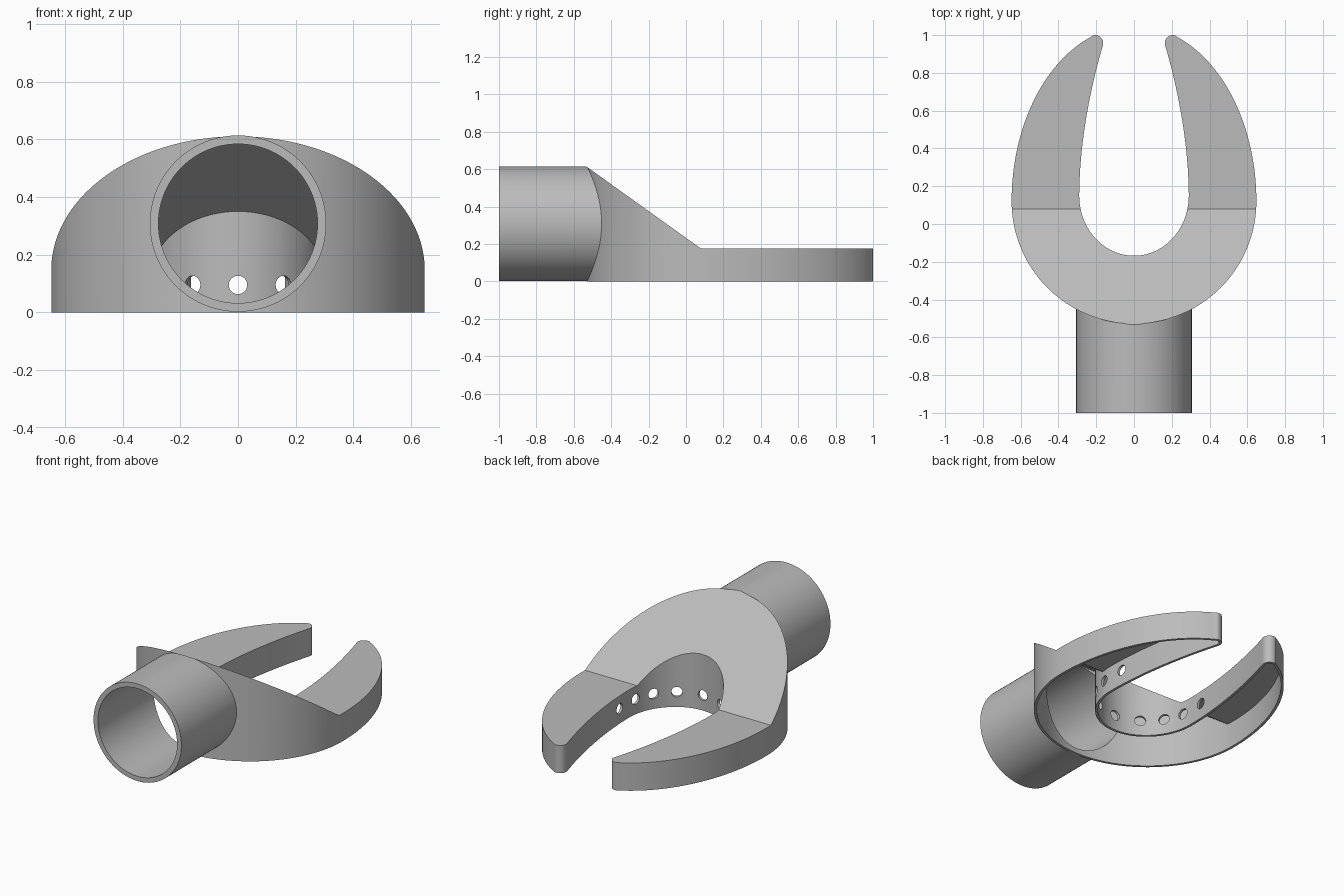
import bpy, bmesh
from math import cos, sin, radians, atan2
from mathutils import Vector, Matrix

cube = bpy.data.objects.get("Cube")
if cube:
    bpy.data.objects.remove(cube)

WALL, ROOF = 0.016, 0.014
PIPE_Z, PIPE_R, BORE_R = 0.308, 0.306, 0.276
NOTCH_A, NOTCH_B, NOTCH_Y = 0.29, 0.318, 0.15


def arc(cx, cy, rx, ry, start, end, steps):
    angles = [radians(start + (end - start) * i / steps) for i in range(steps + 1)]
    return [Vector((cx + rx * cos(a), cy + ry * sin(a))) for a in angles]


def horseshoe():
    """Closed plan outline, counter-clockwise."""
    half = arc(0, 0.12, 0.648, 0.648, -90, 0, 40)
    half += arc(0, 0.12, 0.648, 0.93, 0, 69.8, 36)[1:]
    half += arc(0.205, 0.958, 0.042, 0.042, 63, 196, 16)[1:]
    for i in range(1, 30):
        t = 1 - i / 30
        half.append(Vector((NOTCH_A - 0.125 * t ** 1.85, NOTCH_Y + 0.796 * t)))
    half += arc(0, NOTCH_Y, NOTCH_A, NOTCH_B, 0, -90, 36)
    return half + [Vector((-p.x, p.y)) for p in reversed(half[1:-1])]


def inset(points, dist):
    result = []
    for i, p in enumerate(points):
        d = (points[(i + 1) % len(points)] - points[i - 1]).normalized()
        result.append(p + dist * Vector((-d.y, d.x)))
    return result


def finish(name, bm):
    bmesh.ops.recalc_face_normals(bm, faces=bm.faces)
    mesh = bpy.data.meshes.new(name)
    bm.to_mesh(mesh)
    bm.free()
    obj = bpy.data.objects.new(name, mesh)
    bpy.context.collection.objects.link(obj)
    return obj


def prism(name, corners, travel):
    bm = bmesh.new()
    face = bm.faces.new([bm.verts.new(c) for c in corners])
    moved = bmesh.ops.extrude_face_region(bm, geom=[face])["geom"]
    bmesh.ops.translate(bm, vec=travel,
                        verts=[v for v in moved if isinstance(v, bmesh.types.BMVert)])
    return finish(name, bm)


def rod(name, start, end, radius, segments):
    start, end = Vector(start), Vector(end)
    axis = end - start
    turn = axis.to_track_quat('Z', 'Y').to_matrix().to_4x4()
    bm = bmesh.new()
    bmesh.ops.create_cone(bm, cap_ends=True, segments=segments, radius1=radius,
                          radius2=radius, depth=axis.length,
                          matrix=Matrix.Translation((start + end) / 2) @ turn)
    return finish(name, bm)


def combine(target, tool, operation):
    mod = target.modifiers.new(operation, 'BOOLEAN')
    mod.operation, mod.solver, mod.object = operation, 'EXACT', tool
    bpy.context.view_layer.objects.active = target
    bpy.ops.object.modifier_apply(modifier=mod.name)
    bpy.data.objects.remove(tool)


def wedge(drop):
    """Space beneath the sloped and flat roof."""
    side = [(-1.2, -0.3), (-1.2, 1.092), (0.08, 0.175), (1.2, 0.175), (1.2, -0.3)]
    corners = [(-1, y, z - drop) for y, z in side]
    return prism("roof_space", corners, (2, 0, 0))


# Outer form: horseshoe and pipe trimmed by the roof
outline = horseshoe()
body = prism("hollow_fork_body", [(p.x, p.y, 0) for p in outline], (0, 0, 0.8))
combine(body, rod("pipe", (0, -1, PIPE_Z), (0, -0.35, PIPE_Z), PIPE_R, 96), 'UNION')
combine(body, wedge(0), 'INTERSECT')

# Inner cavity, open below and through the pipe
cavity = prism("cavity", [(p.x, p.y, -0.1) for p in inset(outline, WALL)], (0, 0, 0.9))
combine(cavity, rod("bore", (0, -1.1, PIPE_Z), (0, -0.32, PIPE_Z), BORE_R, 96), 'UNION')
combine(cavity, wedge(ROOF), 'INTERSECT')
combine(body, cavity, 'DIFFERENCE')

# Row of round holes through the notch wall
spots = []
for degrees in (0, 31, 57, 80):
    a = radians(degrees)
    spots.append((NOTCH_A * sin(a), NOTCH_Y - NOTCH_B * cos(a),
                  atan2(-cos(a) / NOTCH_B, sin(a) / NOTCH_A)))
spots.append((0.289, 0.25, 0.0))
for x, y, angle in spots:
    for side in ((1, -1) if x > 0.01 else (1,)):
        point = Vector((side * x, y, 0.095))
        reach = Vector((side * cos(angle), sin(angle), 0)) * 0.06
        combine(body, rod("hole", point - reach, point + reach, 0.032, 24), 'DIFFERENCE')

# Single grey finish
grey = bpy.data.materials.new("plain_grey")
grey.use_nodes = True
colour = (0.5, 0.5, 0.5, 1)
grey.diffuse_color = colour
grey.node_tree.nodes["Principled BSDF"].inputs["Base Color"].default_value = colour
body.data.materials.clear()
body.data.materials.append(grey)
for poly in body.data.polygons:
    poly.material_index = 0

bpy.ops.object.select_all(action='DESELECT')
body.select_set(True)
bpy.context.view_layer.objects.active = body
bpy.ops.object.shade_smooth_by_angle(angle=radians(30))
